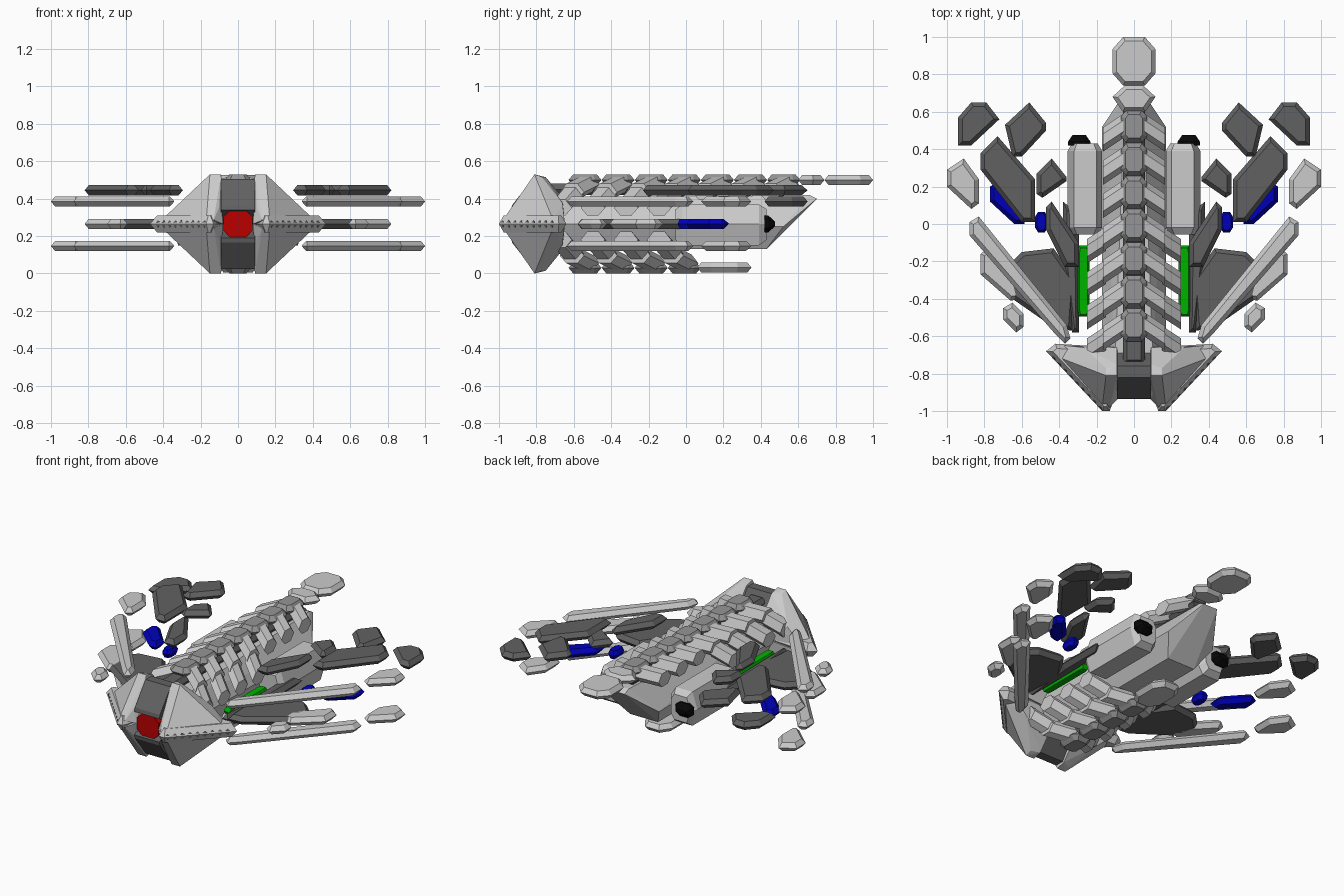
import bpy, bmesh
from mathutils import Vector

if "Cube" in bpy.data.objects:
    bpy.data.objects.remove(bpy.data.objects["Cube"])

MID = 0.265


def material(name, rgb):
    m = bpy.data.materials.new(name)
    m.diffuse_color = (*rgb, 1)
    m.use_nodes = True
    m.node_tree.nodes["Principled BSDF"].inputs["Base Color"].default_value = m.diffuse_color
    return m


DARK = material("dark_grey", (0.12, 0.12, 0.12))
BLUE = material("blue", (0.0, 0.0, 0.5))
GREEN = material("green", (0.0, 0.45, 0.0))
RED = material("red", (0.5, 0.0, 0.0))
BLACK = material("black", (0.002, 0.002, 0.002))
STEEL = material("mid_grey", (0.3, 0.3, 0.3))


def solid(name, groups, mat=None, mirror=True):
    """Object made of one convex faceted block per point group."""
    mesh = bpy.data.meshes.new(name)
    bm = bmesh.new()
    for pts in groups:
        part = bmesh.new()
        for p in pts:
            part.verts.new(p)
        res = bmesh.ops.convex_hull(part, input=part.verts)
        junk = {g for g in res["geom_interior"] + res["geom_unused"]
                if isinstance(g, bmesh.types.BMVert)}
        bmesh.ops.delete(part, geom=list(junk), context='VERTS')
        bmesh.ops.dissolve_limit(part, angle_limit=0.02,
                                 verts=part.verts, edges=part.edges)
        bmesh.ops.recalc_face_normals(part, faces=part.faces)
        tmp = bpy.data.meshes.new("tmp")
        part.to_mesh(tmp)
        part.free()
        bm.from_mesh(tmp)
        bpy.data.meshes.remove(tmp)
    bm.to_mesh(mesh)
    bm.free()
    ob = bpy.data.objects.new(name, mesh)
    bpy.context.collection.objects.link(ob)
    if mat:
        mesh.materials.append(mat)
    if mirror:
        mod = ob.modifiers.new("mirror", 'MIRROR')
        mod.use_mirror_merge = False
    return ob


def inset(poly, d):
    pts = [Vector(p) for p in poly]
    n = len(pts)
    area = sum(pts[i - 1].x * pts[i].y - pts[i].x * pts[i - 1].y for i in range(n))
    s = 1 if area > 0 else -1
    out = []
    for i in range(n):
        e1 = (pts[i] - pts[i - 1]).normalized()
        e2 = (pts[(i + 1) % n] - pts[i]).normalized()
        n1, n2 = Vector((-e1.y, e1.x)) * s, Vector((-e2.y, e2.x)) * s
        out.append(pts[i] + (n1 + n2) * d / (1 + n1.dot(n2)))
    return out


def plate_points(poly, z, t=0.054, d=0.022):
    pts = [(x, y, z) for x, y in poly]
    for p in inset(poly, d):
        pts += [(p.x, p.y, z - t / 2), (p.x, p.y, z + t / 2)]
    return pts


def plate(name, poly, z, mat=None, mirror=True, t=0.054, d=0.022):
    return solid(name, [plate_points(poly, z, t, d)], mat, mirror)


def octagon(cx, cy, rx, ry, c=0.5):
    return [(cx + sx * rx * a, cy + sy * ry * b) for sx, sy, a, b in
            ((1, -1, c, 1), (1, -1, 1, c), (1, 1, 1, c), (1, 1, c, 1),
             (-1, 1, c, 1), (-1, 1, 1, c), (-1, -1, 1, c), (-1, -1, c, 1))]


def arm(a, b):
    """Chamfered bar between two points."""
    sec = [(0.065, 0), (-0.065, 0), (0.03, 0.045), (-0.03, 0.045), (0.03, -0.04), (-0.03, -0.04)]
    return [(p[0], p[1] + dy, p[2] + dz) for p in (a, b) for dy, dz in sec]


# Upper dark wing feathers
feathers = [
    [(.56, .65), (.47, .55), (.47, .53), (.61, .37), (.65, .36), (.69, .52)],
    [(.44, .35), (.36, .25), (.36, .23), (.49, .14), (.52, .16), (.52, .27)],
    [(.73, .47), (.82, .38), (.82, .29), (.60, .01), (.53, .01), (.53, .24)],
    [(.44, .12), (.47, .09), (.47, -.03), (.37, -.23), (.295, -.23), (.295, -.1)],
]
feathers[0] = [(.56, .65), (.69, .53), (.65, .36), (.6, .36), (.47, .50), (.47, .54)]
for i, f in enumerate(feathers):
    plate(f"upper_wing_plate_{i + 1}", f, 0.445, DARK)

# Outer wing tips and long diagonal wing bars, two layers
plate("outer_rear_plate", [(.72, .56), (.79, .65), (.87, .65), (.94, .57), (.94, .42), (.87, .42)], 0.385, DARK)
for tag, z in (("upper", 0.385), ("lower", 0.147)):
    plate(f"{tag}_wing_tip", [(.91, .35), (.83, .24), (.83, .11), (.87, .08), (1.0, .2), (1.0, .29)], z)
    plate(f"{tag}_wing_bar", [(.83, .04), (.88, .01), (.88, -.06), (.42, -.59), (.37, -.64),
                              (.34, -.61), (.36, -.54)], z)

# Middle wing layer
plate("middle_wing_plate", [(.43, -.13), (.6, -.15), (.69, -.24), (.65, -.4), (.42, -.56), (.33, -.57),
                            (.31, -.3)], MID, DARK)
plate("middle_inner_bar", [(.33, .08), (.38, .12), (.38, -.2), (.33, -.58), (.295, -.58), (.295, -.05)], MID, DARK)
plate("middle_wing_bar", [(.77, -.12), (.82, -.16), (.82, -.27), (.66, -.41), (.6, -.4), (.6, -.3)], MID)
plate("small_wing_plate", [(.65, -.42), (.7, -.45), (.7, -.51), (.63, -.58), (.59, -.55), (.59, -.48)], MID)
plate("blue_wing_light", [(.72, .23), (.77, .2), (.77, .12), (.64, 0), (.585, 0), (.585, .08)], MID, BLUE)
plate("blue_small_light", octagon(.495, .01, .035, .055), MID, BLUE, d=.012)
plate("green_side_light", octagon(.27, -.305, .033, .19, .8), MID, GREEN, d=.012)

# Central hull with raked stern
solid("central_hull", [[(sx * x, y, z) for sx in (-1, 1) for x, y, z in (
    (.1, -.7, .4), (.17, -.7, MID), (.1, -.7, .13),
    (.1, .43, .13), (.17, .52, .25), (.05, .7, .40), (.05, .66, .42))]], mirror=False)

# Engine pods, hexagonal with a ridge on the outside, and black nozzles
pod = [(.355, MID), (.32, .37), (.2, .37), (.17, .32), (.17, .2), (.2, .15), (.32, .15)]
solid("engine_pod", [[(x, y, z) for y in (-.02, .39) for x, z in pod] +
                     [(.263 + (x - .263) * .75, y, MID + (z - MID) * .75)
                      for y in (-.055, .43) for x, z in pod]])
noz = octagon(.293, MID, .06, .045)
solid("engine_nozzle", [[(x, .42, z) for x, z in noz] + [(x, .44, z) for x, z in noz] +
                        [(.293 + (x - .293) * .6, .475, MID + (z - MID) * .3) for x, z in noz]], BLACK)


# Spine vertebrae with swept ribs, long on top and short below
def spine(name, ys, flip):
    def zz(z):
        return 2 * MID - z if flip else z
    for i, y in enumerate(ys):
        solid(f"{name}_vertebra_{i + 1}",
              [plate_points(octagon(0, y + .02, .07, .088, .6), zz(.5), .06, .025)], STEEL, False)
        ribs = [arm((.045, y + .03, zz(.475)), (.165, y - .05, zz(.435)))]
        if y < .1:
            ribs.append(arm((.15, y - .05, zz(.425)), (.25, y - .115, zz(.35))))
        solid(f"{name}_rib_{i + 1}", ribs)


spine("upper_spine", [-.56 + .177 * i for i in range(7)], False)
spine("lower_spine", [-.56 + .177 * i for i in range(4)], True)
solid("spine_core", [plate_points([(-.06, -.75), (.06, -.75), (.06, .62), (-.06, .62)], .45, .06)], DARK, False)

# Tail plates
plate("tail_plate", octagon(0, .87, .115, .13, .5), .5, mirror=False)
plate("tail_neck", [(-.115, .68), (-.05, .74), (.05, .74), (.115, .68), (.06, .6), (-.06, .6)], .5, mirror=False)
plate("lower_tail_plate", octagon(0, .205, .1, .145), .032, mirror=False)

# Head: thin swept blades with tall wedges above and below
plate("head_blade", [(.13, -1), (.17, -1), (.47, -.68), (.42, -.64), (.1, -.66), (.1, -.92)], MID, t=.09, d=.025)
for tag, f in (("upper", 1), ("lower", -1)):
    solid(f"head_{tag}_wedge", [[(x, y, MID + f * h) for x, y, h in (
        (.13, -.98, .02), (.17, -.98, .02), (.41, -.71, .02), (.37, -.65, .02),
        (.09, -.65, 0), (.08, -.93, 0), (.1, -.92, .09), (.15, -.81, .265), (.09, -.81, .265),
        (.15, -.77, .25), (.09, -.75, .25), (.27, -.66, .11), (.09, -.66, .14))]])
    solid(f"head_{tag}_brow", [[(sx * .09, y, MID + f * h) for sx in (-1, 1) for y, h in (
        (-.935, .075), (-.93, .1), (-.82, .24), (-.76, .24), (-.68, .12), (-.68, .0), (-.8, 0))]],
          DARK, False)

# Serrated dark teeth along the head's leading edge
teeth = []
for i in range(9):
    x, y = .18 + .031 * i, -.985 + .033 * i
    teeth.append([(x - .016, y - .016, MID), (x + .016, y + .016, MID), (x, y + .004, MID + .02),
                  (x, y + .004, MID - .02), (x - .03, y + .04, MID)])
solid("head_edge_teeth", teeth, DARK)

# Red nose lens
lens = octagon(0, MID, .078, .075, .5)
solid("nose_lens", [[(x, y, z) for y in (-.8, -.925) for x, z in lens]], RED, False)
